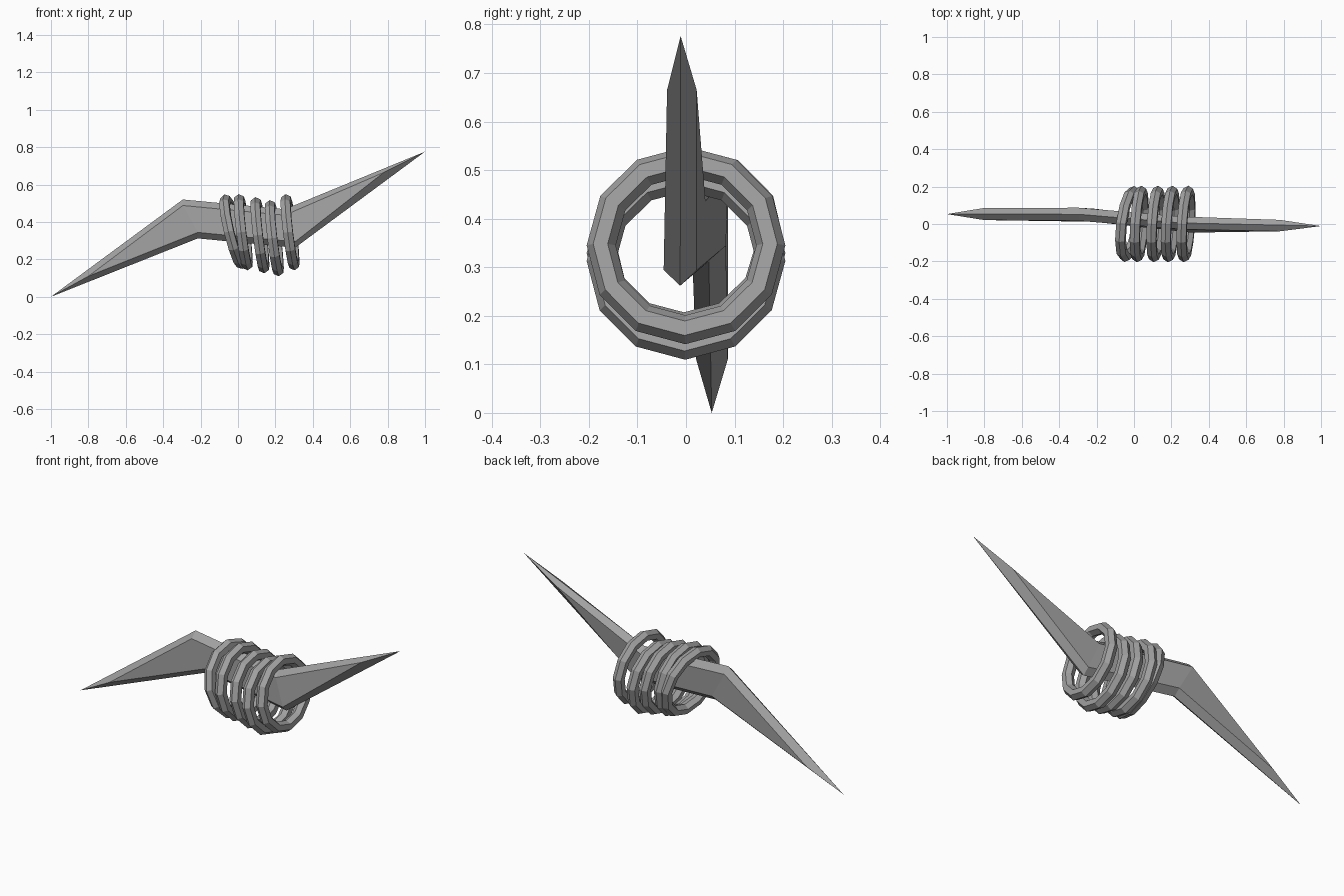
import bpy
import math
from mathutils import Matrix

cube = bpy.data.objects.get("Cube")
if cube:
    bpy.data.objects.remove(cube, do_unlink=True)

GREY = (0.36, 0.36, 0.36, 1)
metal = bpy.data.materials.new("grey metal")
metal.use_nodes = True
metal.diffuse_color = GREY
metal.node_tree.nodes["Principled BSDF"].inputs["Base Color"].default_value = GREY


def section(top, low, bevel, y_top, y_low, half):
    """Six-sided blade section: ridge, two upper, bottom ridge, two lower corners."""
    (tx, tz), (lx, lz) = top, low
    return [(tx, y_top, tz), (tx, y_top + half, tz - bevel),
            (lx, y_low + half, lz + bevel), (lx, y_low, lz),
            (lx, y_low - half, lz + bevel), (tx, y_top - half, tz - bevel)]


# Bent double-ended blade
left = section((-0.295, 0.52), (-0.215, 0.312), 0.032, 0.052, 0.047, 0.035)
right = section((0.25, 0.468), (0.305, 0.262), 0.032, 0.006, -0.012, 0.034)
left_end = [(-1, 0.053, 0), (-0.80, 0.086, 0.11), (-0.80, 0.021, 0.11)]
right_end = [(1, -0.011, 0.776), (0.78, 0.022, 0.665), (0.78, -0.039, 0.665)]
verts = left + right + left_end + right_end

# Middle bar walls between the two bends
faces = [(i, i + 6, (i + 1) % 6 + 6, (i + 1) % 6) for i in range(6)]
# Each spike: two flat sides and four bevels meeting at the tip
for base, tip, flip in ((0, 12, False), (6, 15, True)):
    back, front = tip + 1, tip + 2
    spike = [(base + 1, base + 2, back), (base + 4, base + 5, front),
             (base, base + 1, back, tip), (base + 2, base + 3, tip, back),
             (base + 3, base + 4, front, tip), (base + 5, base, tip, front)]
    faces += [f[::-1] if flip else f for f in spike]

mesh = bpy.data.meshes.new("bent_blade")
mesh.from_pydata(verts, [], faces)
mesh.validate()
mesh.materials.append(metal)
blade = bpy.data.objects.new("bent_blade", mesh)
bpy.context.collection.objects.link(blade)
bpy.context.view_layer.objects.active = blade
blade.select_set(True)
bpy.ops.object.mode_set(mode='EDIT')
bpy.ops.mesh.select_all(action='SELECT')
bpy.ops.mesh.normals_make_consistent(inside=False)
bpy.ops.object.mode_set(mode='OBJECT')

# Loose rings around the grip: x, z, lean, turn
rings = [(-0.025, 0.348, 0.24, 0.13), (0.028, 0.345, 0.12, 0.06),
         (0.117, 0.329, 0.12, 0.06), (0.194, 0.313, 0.12, 0.06),
         (0.278, 0.345, 0.12, 0.06)]
for n, (x, z, lean, turn) in enumerate(rings, 1):
    bpy.ops.mesh.primitive_torus_add(major_segments=12, minor_segments=6,
                                     major_radius=0.175, minor_radius=0.03)
    ring = bpy.context.object
    ring.name = f"ring_{n}"
    ring.data.transform(Matrix.Translation((x, 0, z))
                        @ Matrix.Rotation(-turn, 4, 'Z')
                        @ Matrix.Rotation(-lean, 4, 'Y')
                        @ Matrix.Rotation(math.pi / 2, 4, 'Y'))
    ring.data.materials.append(metal)
    for p in ring.data.polygons:
        p.use_smooth = False
